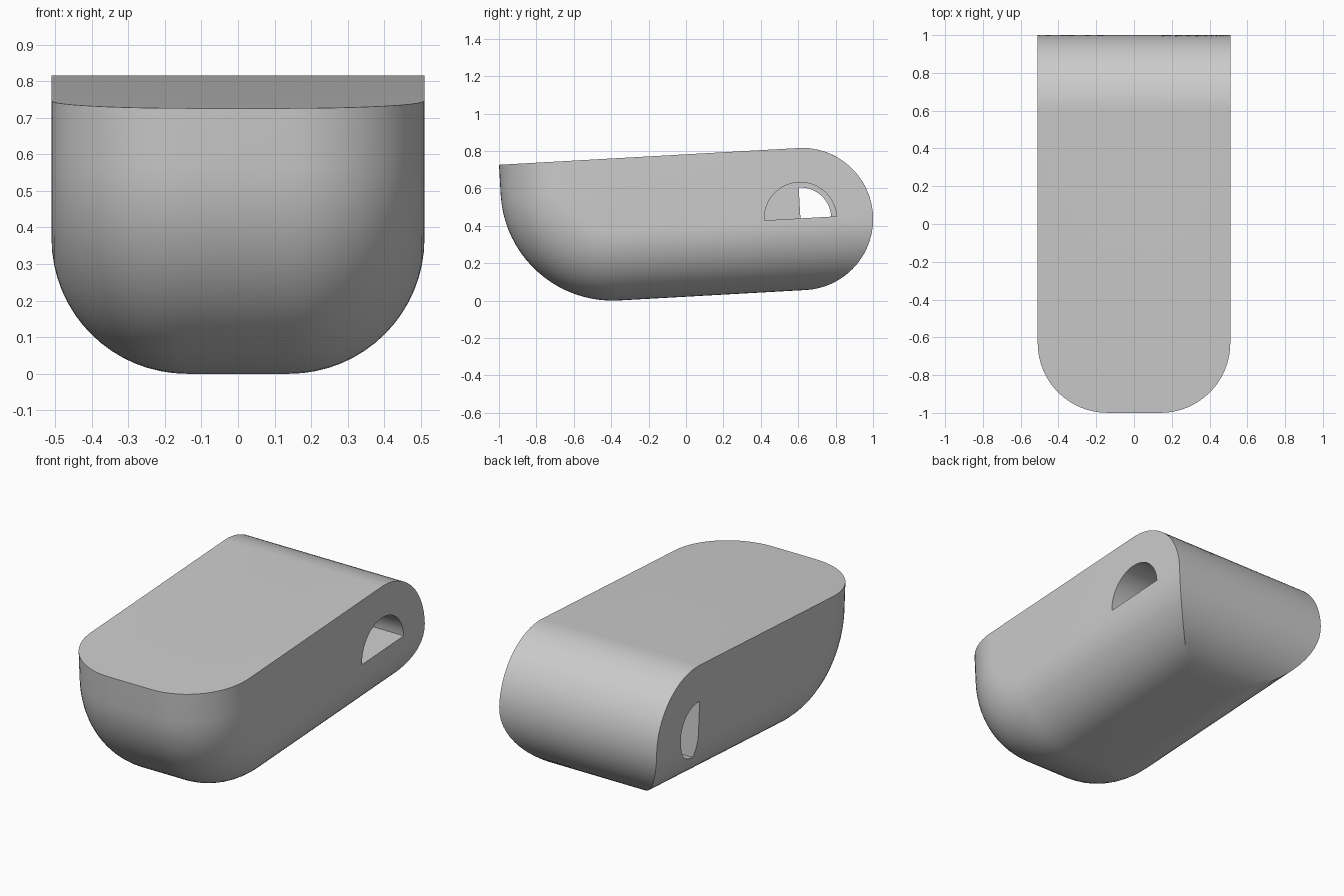
import bpy, bmesh, math

if "Cube" in bpy.data.objects:
    bpy.data.objects.remove(bpy.data.objects["Cube"], do_unlink=True)

TILT = math.radians(3.2)
CY, CZ = 0.62, 0.436             # axis of the rounded back end
BACK_R = 0.38                    # radius of the back, half the body height
FRONT = -1.601                   # front wall, measured along the tilted body
NOSE_R = 0.60                    # curve from front wall to underside
HALF_W, FILLET = 0.51, 0.37      # half width, rounding of front and bottom edges

grey = bpy.data.materials.new("light_grey")
grey.use_nodes = True
grey.diffuse_color = (0.6, 0.6, 0.6, 1)
grey.node_tree.nodes["Principled BSDF"].inputs["Base Color"].default_value = (0.6, 0.6, 0.6, 1)


def place(x, u, v):
    """Tilted body coordinates (along, up) to model space."""
    c, s = math.cos(TILT), math.sin(TILT)
    return (x, CY + u * c - v * s, CZ + u * s + v * c)


def skin(name, loops):
    """Join closed loops of equal length and cap both ends."""
    bm = bmesh.new()
    rings = [[bm.verts.new(p) for p in loop] for loop in loops]
    n = len(rings[0])
    for a, b in zip(rings, rings[1:]):
        for i in range(n):
            j = (i + 1) % n
            bm.faces.new((a[i], a[j], b[j], b[i]))
    bm.faces.new(rings[0])
    bm.faces.new(rings[-1])
    bmesh.ops.recalc_face_normals(bm, faces=bm.faces)
    mesh = bpy.data.meshes.new(name)
    bm.to_mesh(mesh)
    bm.free()
    mesh.materials.append(grey)
    obj = bpy.data.objects.new(name, mesh)
    bpy.context.collection.objects.link(obj)
    return obj


def side_loop(x, inset):
    """Side outline with the front and underside moved inward by inset."""
    r, cu, cv = NOSE_R - inset, FRONT + NOSE_R, NOSE_R - BACK_R
    pts = [(FRONT + inset, BACK_R)]
    for i in range(21):
        a = math.pi + i / 20 * math.pi / 2
        pts.append((cu + r * math.cos(a), cv + r * math.sin(a)))
    start = math.asin((inset - BACK_R) / BACK_R)
    for i in range(33):
        a = start + i / 32 * (math.pi / 2 - start)
        pts.append((BACK_R * math.cos(a), BACK_R * math.sin(a)))
    return [place(x, u, v) for u, v in pts]


# Body: side outlines skinned across the width, rounded towards both sides
half = []
for i in range(17):
    a = i / 16 * math.pi / 2
    half.append((HALF_W - FILLET + FILLET * math.sin(a), FILLET * (1 - math.cos(a))))
columns = [(-x, d) for x, d in reversed(half)] + half
body = skin("body", [side_loop(x, d) for x, d in columns])


def cut_pocket(name, radius, first_angle, x0, x1):
    """Cut a half-round pocket between x0 and x1."""
    arc = [first_angle + i / 32 * math.pi for i in range(33)]
    cutter = skin(name, [[place(x, -0.008 + radius * math.cos(a), radius * math.sin(a) + 0.004)
                          for a in arc] for x in (x0, x1)])
    cutter.hide_render = True
    mod = body.modifiers.new(name, "BOOLEAN")
    mod.operation, mod.solver, mod.object = "DIFFERENCE", "EXACT", cutter
    bpy.ops.object.modifier_apply(modifier=name)
    bpy.data.objects.remove(cutter, do_unlink=True)


# Pockets: flat floor on the left side, upright flat on the right, meeting inside
bpy.ops.object.select_all(action="DESELECT")
bpy.context.view_layer.objects.active = body
body.select_set(True)
cut_pocket("left_pocket", 0.193, 0, 0.0, 0.6)
cut_pocket("right_pocket", 0.165, -math.pi / 2, -0.6, 0.01)

bpy.ops.object.shade_smooth_by_angle(angle=math.radians(30))
